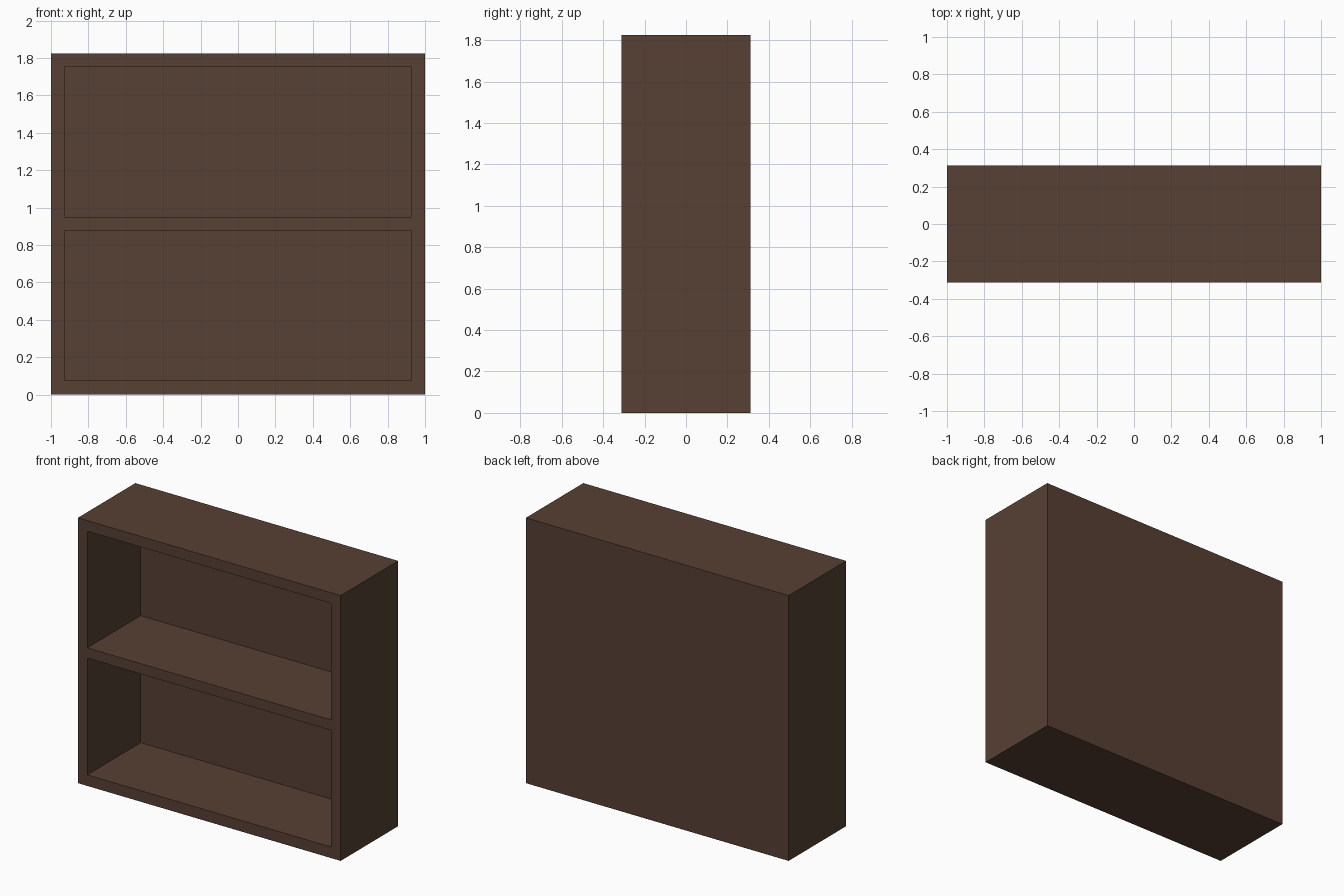
import bpy, bmesh

if "Cube" in bpy.data.objects:
    bpy.data.objects.remove(bpy.data.objects["Cube"])

DEPTH, BACK = 0.625, 0.045
XS = [-1.0, -0.928, 0.928, 1.0]
ZS = [0.0, 0.076, 0.879, 0.95, 1.752, 1.825]

wood = bpy.data.materials.new("dark_wood")
wood.diffuse_color = (0.095, 0.051, 0.034, 1)
wood.use_nodes = True
wood.node_tree.nodes["Principled BSDF"].inputs["Base Color"].default_value = wood.diffuse_color


def extrude_back(bm, faces, dist):
    """Extrude faces along +y and return the moved faces."""
    geom = bmesh.ops.extrude_face_region(bm, geom=faces)["geom"]
    verts = [g for g in geom if isinstance(g, bmesh.types.BMVert)]
    bmesh.ops.translate(bm, verts=verts, vec=(0, dist, 0))
    return [g for g in geom if isinstance(g, bmesh.types.BMFace)]


bm = bmesh.new()

# front layout: frame, middle shelf edge and two openings
grid = [[bm.verts.new((x, -DEPTH / 2, z)) for x in XS] for z in ZS]
openings, frame = [], []
for j in range(len(ZS) - 1):
    for i in range(len(XS) - 1):
        f = bm.faces.new((grid[j][i], grid[j][i + 1],
                          grid[j + 1][i + 1], grid[j + 1][i]))
        (openings if i == 1 and j in (1, 3) else frame).append(f)

# outer back and sides, made from a copy so the front stays in place
copy = bmesh.ops.duplicate(bm, geom=bm.faces[:])["geom"]
shell = [g for g in copy if isinstance(g, bmesh.types.BMFace)]
extrude_back(bm, shell, DEPTH)
bmesh.ops.delete(bm, geom=[f for f in shell if f.is_valid], context='FACES')

# recessed compartments
for f in openings:
    extrude_back(bm, [f], DEPTH - BACK)
    if f.is_valid:
        bmesh.ops.delete(bm, geom=[f], context='FACES_ONLY')

# join and clean up the flat surfaces
bmesh.ops.remove_doubles(bm, verts=bm.verts[:], dist=1e-4)
bmesh.ops.recalc_face_normals(bm, faces=bm.faces[:])
bmesh.ops.dissolve_limit(bm, angle_limit=0.01, verts=bm.verts[:], edges=bm.edges[:])

mesh = bpy.data.meshes.new("bookcase")
bm.to_mesh(mesh)
bm.free()
mesh.materials.append(wood)
bookcase = bpy.data.objects.new("bookcase", mesh)
bpy.context.collection.objects.link(bookcase)
